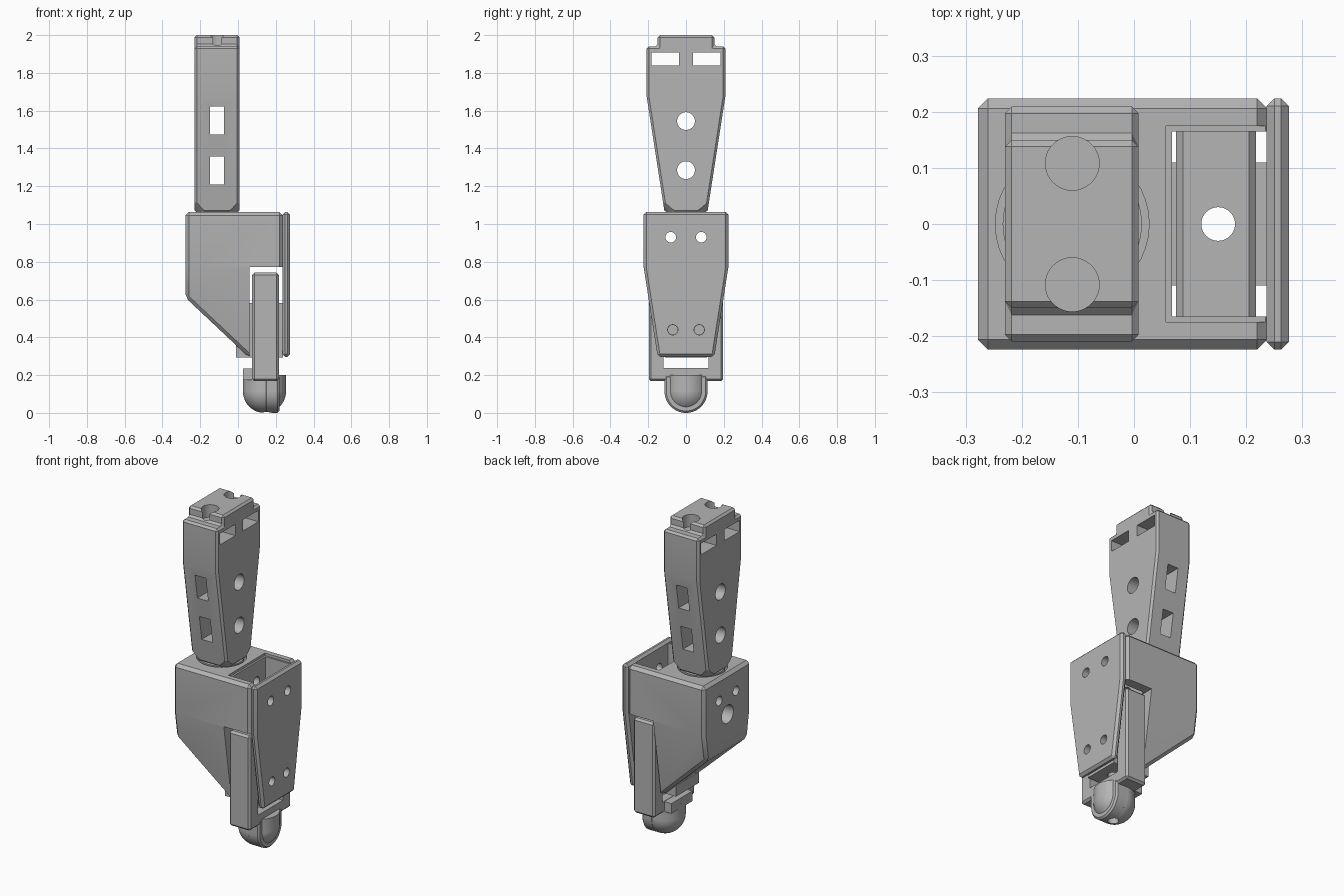
import bpy, bmesh, math

cube = bpy.data.objects.get("Cube")
if cube:
    bpy.data.objects.remove(cube, do_unlink=True)

GREY = (0.46, 0.46, 0.46, 1)
mat = bpy.data.materials.new("plain grey")
mat.use_nodes = True
mat.diffuse_color = GREY
mat.node_tree.nodes["Principled BSDF"].inputs["Base Color"].default_value = GREY


def finish_mesh(name, bm):
    bmesh.ops.recalc_face_normals(bm, faces=bm.faces)
    mesh = bpy.data.meshes.new(name)
    bm.to_mesh(mesh)
    bm.free()
    mesh.materials.append(mat)
    obj = bpy.data.objects.new(name, mesh)
    bpy.context.collection.objects.link(obj)
    return obj


def prism(name, pts, axis, lo, hi):
    """Extrude a 2D outline along one axis."""
    place = {"x": lambda p, d: (d, p[0], p[1]),
             "y": lambda p, d: (p[0], d, p[1]),
             "z": lambda p, d: (p[0], p[1], d)}[axis]
    bm = bmesh.new()
    a = [bm.verts.new(place(p, lo)) for p in pts]
    b = [bm.verts.new(place(p, hi)) for p in pts]
    bm.faces.new(a)
    bm.faces.new(b)
    n = len(pts)
    for i in range(n):
        j = (i + 1) % n
        bm.faces.new((a[i], a[j], b[j], b[i]))
    return finish_mesh(name, bm)


def box(name, x, y, z):
    return prism(name, [(x[0], y[0]), (x[1], y[0]), (x[1], y[1]), (x[0], y[1])], "z", *z)


def circle(u, v, r, n=40):
    return [(u + r * math.cos(math.tau * i / n), v + r * math.sin(math.tau * i / n))
            for i in range(n)]


def mirrored(half):
    """Close a right-hand outline with its mirror image."""
    return half + [(-u, v) for u, v in reversed(half)]


def apply(obj, mod):
    bpy.context.view_layer.objects.active = obj
    bpy.ops.object.modifier_apply(modifier=mod.name)


def boolean(obj, op, *tools):
    for tool in tools:
        mod = obj.modifiers.new("bool", "BOOLEAN")
        mod.operation, mod.solver, mod.object = op, "EXACT", tool
        apply(obj, mod)
        bpy.data.objects.remove(tool, do_unlink=True)


def chamfer(obj, width):
    mod = obj.modifiers.new("chamfer", "BEVEL")
    mod.width, mod.segments = width, 1
    mod.limit_method, mod.angle_limit = "ANGLE", math.radians(30)
    apply(obj, mod)


def drill(obj, axis, u, v, r, lo, hi):
    boolean(obj, "DIFFERENCE", prism("drill", circle(u, v, r), axis, lo, hi))


PIVOT_X, ROD_X = -0.11, 0.15
taper = mirrored([(0.15, 0.297), (0.224, 0.77), (0.224, 1.063)])

# Housing: side outline crossed with the tapered front outline
housing = prism("housing", [(-0.278, 1.063), (0.237, 1.063), (0.237, 0.297),
                            (0.055, 0.297), (-0.278, 0.61)], "y", -0.3, 0.3)
boolean(housing, "INTERSECT", prism("taper", taper, "x", -0.4, 0.4))
chamfer(housing, 0.018)
boolean(housing, "DIFFERENCE",
        box("well", (0.068, 0.3), (-0.165, 0.165), (0.2, 1.2)),
        box("well_rim", (0.057, 0.3), (-0.175, 0.175), (1.048, 1.2)),
        box("side_slot", (0.062, 0.3), (-0.3, 0.3), (0.2, 0.772)))
drill(housing, "z", PIVOT_X, 0, 0.137, 0.98, 1.2)
drill(housing, "x", 0, 0.82, 0.055, -0.4, 0.1)
for side in (-1, 1):
    drill(housing, "x", side * 0.081, 0.93, 0.028, -0.4, 0.1)

# Guide block that joins the housing to the cover
guide = box("guide_block", (-0.01, 0.237), (-0.11, 0.11), (0.292, 0.583))
drill(guide, "z", ROD_X, 0, 0.03, 0.1, 0.8)

# Cover plate with four screw holes
cover = prism("cover_plate", taper, "x", 0.236, 0.276)
chamfer(cover, 0.014)
for side in (-1, 1):
    drill(cover, "x", side * 0.081, 0.93, 0.028, 0.1, 0.4)
    drill(cover, "x", side * 0.07, 0.44, 0.027, 0.1, 0.4)
    drill(guide, "x", side * 0.07, 0.44, 0.026, 0.12, 0.4)

# Sliding frame around the guide block
frame = box("sliding_frame", (0.075, 0.217), (-0.197, 0.197), (0.168, 0.742))
chamfer(frame, 0.012)
boolean(frame, "DIFFERENCE",
        box("window", (0, 0.3), (-0.118, 0.118), (0.238, 0.66)))
drill(frame, "z", ROD_X, 0, 0.03, 0.1, 0.9)

# Rounded tip: dome at the back, flat half-disc at the outer face
R = 0.114
arc = [(R * math.cos(t), R - R * math.sin(t))
       for t in (math.pi * i / 32 for i in range(33))]
tip = prism("tip", [(R, 0.2)] + arc + [(-R, 0.2)], "x", 0.14, 0.219)
chamfer(tip, 0.01)
bm = bmesh.new()
bmesh.ops.create_uvsphere(bm, u_segments=48, v_segments=24, radius=R)
bmesh.ops.translate(bm, verts=bm.verts, vec=(0.14, 0, R))
boolean(tip, "UNION",
        finish_mesh("dome", bm),
        prism("dome_wall", circle(0.14, 0, R, 48), "z", R, 0.2),
        box("tip_tab", (0.027, 0.2), (-0.1, 0.1), (0.175, 0.236)))
drill(tip, "z", ROD_X, 0, 0.03, -0.1, 0.4)

# Upper link: tapered bar with a stepped top
link = prism("upper_link", mirrored([(0.113, 1.06), (0.209, 1.68), (0.209, 1.94),
                                     (0.15, 1.94), (0.15, 2.0)]), "x", -0.23, 0.008)
chamfer(link, 0.012)

# Round off the foot of the link with a cone
bm = bmesh.new()
bmesh.ops.create_cone(bm, cap_ends=True, segments=64, radius1=0.125, radius2=0.825, depth=1)
bmesh.ops.translate(bm, verts=bm.verts, vec=(PIVOT_X, 0, 1.56))
boolean(link, "INTERSECT", finish_mesh("foot_cone", bm))

# Link openings: round and square windows, top sockets
for z in (1.285, 1.545):
    drill(link, "x", 0, z, 0.047, -0.5, 0.3)
for z in (1.21, 1.475):
    boolean(link, "DIFFERENCE", box("slot", (-0.147, -0.075), (-0.4, 0.4), (z, z + 0.147)))
for side in (-1, 1):
    y = sorted((side * 0.037, side * 0.183))
    boolean(link, "DIFFERENCE", box("strap_slot", (-0.5, 0.3), y, (1.84, 1.908)))
    drill(link, "z", PIVOT_X, side * 0.108, 0.048, 1.925, 2.1)

# Pivot neck seated in the housing
neck = prism("pivot_neck", circle(PIVOT_X, 0, 0.124, 64), "z", 0.975, 1.064)

# Smooth the round surfaces and keep edges crisp
for obj in (housing, guide, cover, frame, tip, link, neck):
    bpy.ops.object.select_all(action="DESELECT")
    obj.select_set(True)
    bpy.context.view_layer.objects.active = obj
    bpy.ops.object.shade_smooth_by_angle(angle=math.radians(25))
